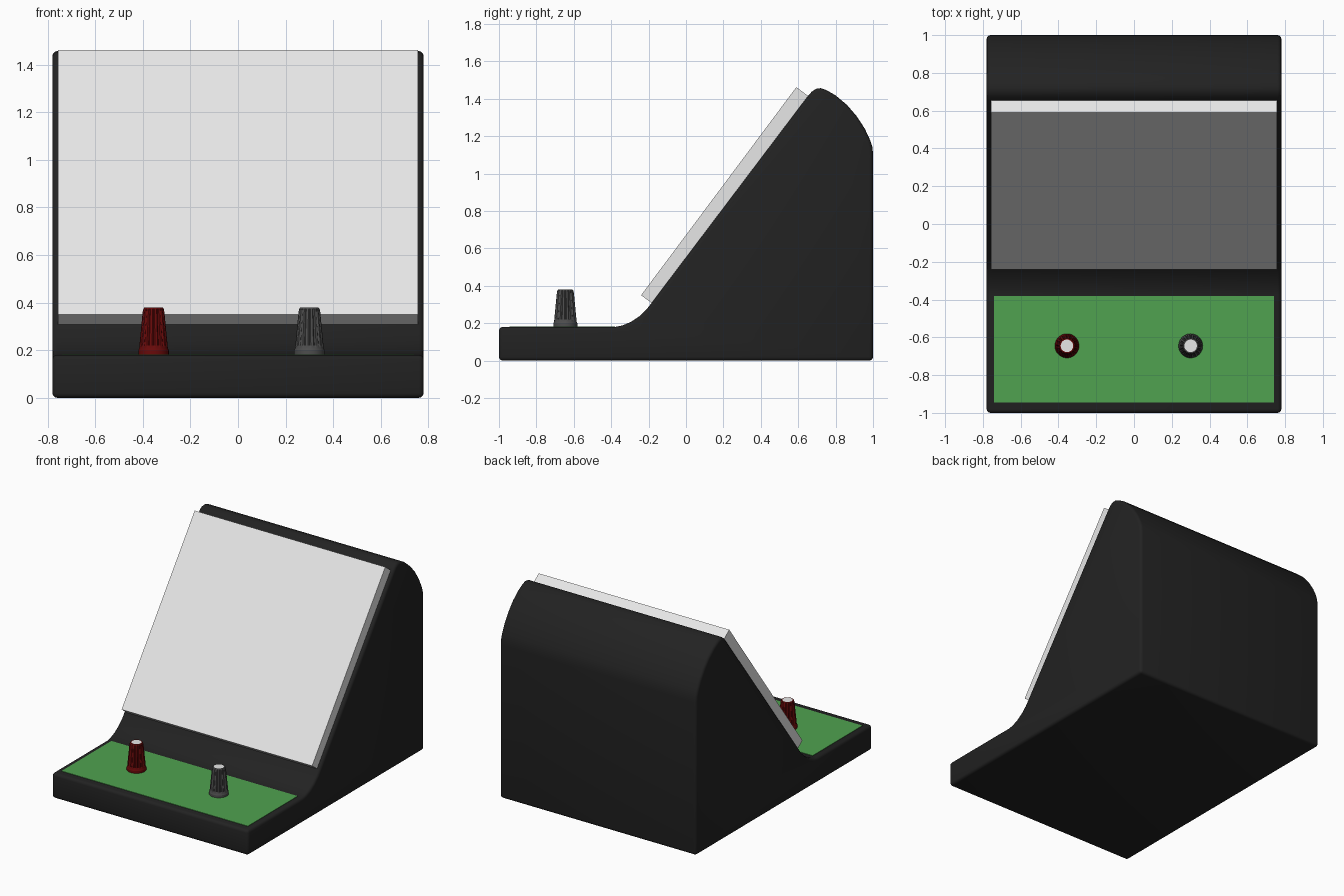
import bpy, bmesh, math

if "Cube" in bpy.data.objects:
    bpy.data.objects.remove(bpy.data.objects["Cube"])


def material(name, rgb):
    m = bpy.data.materials.new(name)
    m.diffuse_color = (*rgb, 1)
    m.use_nodes = True
    m.node_tree.nodes["Principled BSDF"].inputs["Base Color"].default_value = m.diffuse_color
    return m


BLACK = material("black", (0.016, 0.016, 0.016))
WHITE = material("white", (0.8, 0.8, 0.8))
GREEN = material("green", (0.08, 0.36, 0.08))
RED = material("dark red", (0.14, 0.003, 0.003))
GREY = material("dark grey", (0.075, 0.075, 0.075))


def finish(name, bm, mats):
    bmesh.ops.recalc_face_normals(bm, faces=bm.faces)
    me = bpy.data.meshes.new(name)
    bm.to_mesh(me)
    bm.free()
    for m in mats:
        me.materials.append(m)
    ob = bpy.data.objects.new(name, me)
    bpy.context.collection.objects.link(ob)
    return ob


def extrude_profile(name, pts, half, mat):
    """Side profile (y, z) extruded symmetrically along x."""
    bm = bmesh.new()
    a = [bm.verts.new((-half, y, z)) for y, z in pts]
    b = [bm.verts.new((half, y, z)) for y, z in pts]
    bm.faces.new(a)
    bm.faces.new(b)
    n = len(pts)
    for i in range(n):
        j = (i + 1) % n
        bm.faces.new((a[i], a[j], b[j], b[i]))
    return finish(name, bm, [mat])


def smooth(ob, angle):
    bpy.ops.object.select_all(action='DESELECT')
    ob.select_set(True)
    bpy.context.view_layer.objects.active = ob
    bpy.ops.object.shade_smooth_by_angle(angle=math.radians(angle))


# Wedge-shaped housing
body = extrude_profile("housing", [
    (-1, 0), (-1, 0.18), (-0.38, 0.18), (-0.34, 0.188), (-0.295, 0.207),
    (-0.25, 0.237), (-0.21, 0.275), (-0.185, 0.307),
    (0.65, 1.412), (0.672, 1.438), (0.695, 1.453), (0.72, 1.457), (0.75, 1.447),
    (0.80, 1.418), (0.86, 1.368), (0.91, 1.31), (0.955, 1.242), (0.985, 1.178),
    (0.997, 1.14), (1, 1.10), (1, 0)], 0.78, BLACK)
bev = body.modifiers.new("bevel", 'BEVEL')
bev.width = 0.02
bev.segments = 3
bev.limit_method = 'ANGLE'
bev.angle_limit = math.radians(40)
bpy.context.view_layer.objects.active = body
bpy.ops.object.modifier_apply(modifier=bev.name)
smooth(body, 35)

# Slanted display panel
extrude_profile("display_panel", [
    (-0.24, 0.35), (0.59, 1.462), (0.657, 1.412), (-0.173, 0.30)], 0.757, WHITE)

# Green control plate on the front ledge
extrude_profile("control_plate", [
    (-0.945, 0.176), (-0.945, 0.183), (-0.38, 0.183), (-0.38, 0.176)], 0.74, GREEN)


# Fluted terminal knobs with a white top disc
def knob(name, x, y, mat):
    n = 64
    # (z, radius, flute depth)
    rings = [(0.178, 0.064, 0), (0.200, 0.064, 0), (0.206, 0.061, 0),
             (0.212, 0.060, 0.0), (0.22, 0.0595, 0.005), (0.36, 0.046, 0.005),
             (0.374, 0.043, 0.001), (0.379, 0.039, 0), (0.379, 0.033, 0)]
    bm = bmesh.new()
    loops = []
    for z, r, d in rings:
        loop = []
        for i in range(n):
            t = 2 * math.pi * i / n
            rr = r - (d if i % 4 == 0 else 0)
            loop.append(bm.verts.new((x + rr * math.cos(t), y + rr * math.sin(t), z)))
        loops.append(loop)
    for lo, hi in zip(loops, loops[1:]):
        for i in range(n):
            j = (i + 1) % n
            bm.faces.new((lo[i], lo[j], hi[j], hi[i]))
    bm.faces.new(loops[0])
    bm.faces.new(loops[-1]).material_index = 1
    smooth(finish(name, bm, [mat, WHITE]), 25)


knob("red_knob", -0.355, -0.645, RED)
knob("grey_knob", 0.30, -0.645, GREY)
